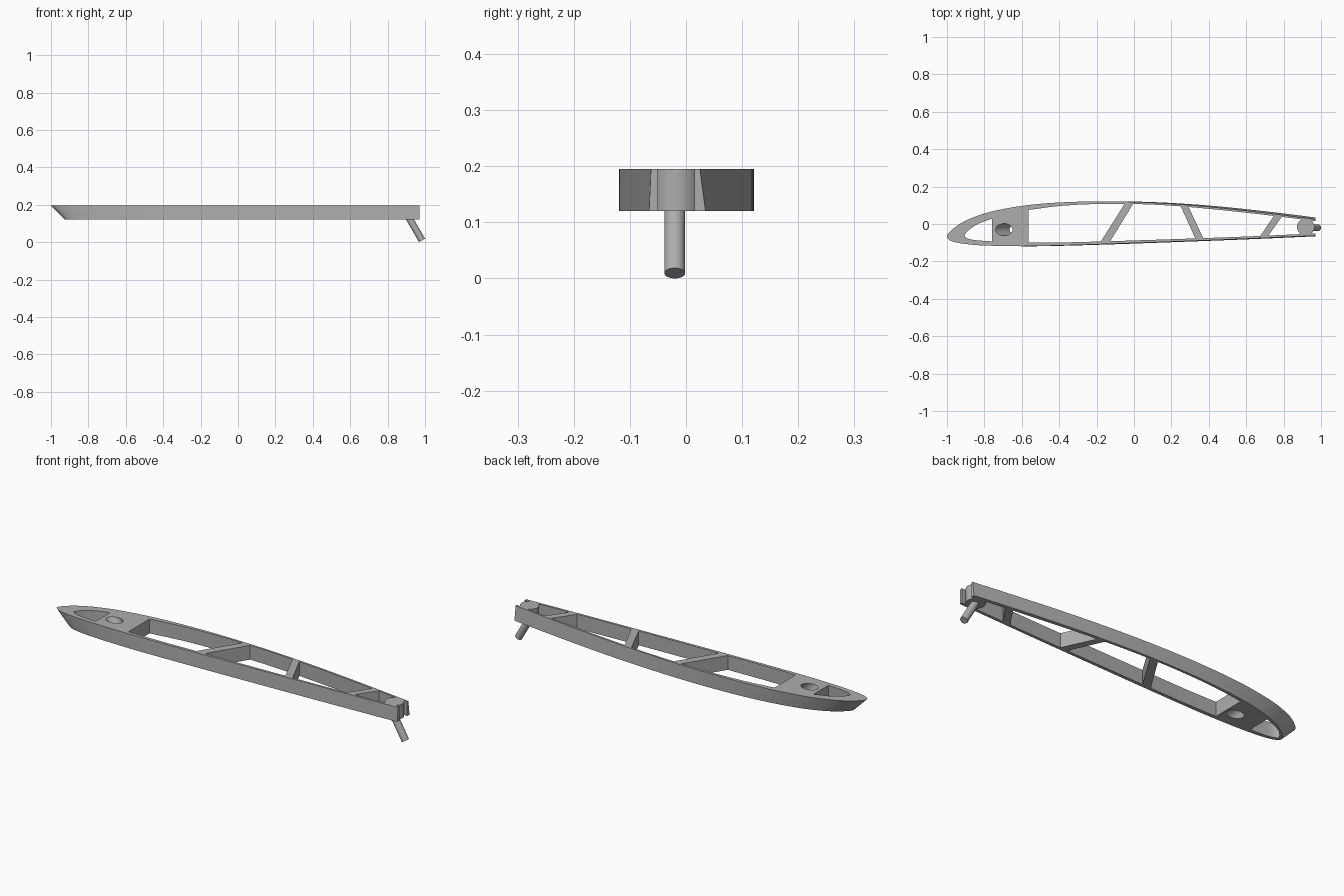
import bpy, bmesh, math
from mathutils import Vector

if "Cube" in bpy.data.objects:
    bpy.data.objects.remove(bpy.data.objects["Cube"])

Z0, Z1 = 0.12, 0.195          # rib underside and top
SWEEP = Z1 - Z0               # outer skin leans back 45 degrees
TAIL = 0.97

grey = bpy.data.materials.new("plain grey")
grey.diffuse_color = (0.42, 0.42, 0.42, 1)
grey.use_nodes = True
grey.node_tree.nodes["Principled BSDF"].inputs["Base Color"].default_value = grey.diffuse_color


def spline(pts, steps=5):
    """Smooth open curve through the points (Catmull-Rom)."""
    p = [Vector(q) for q in pts]
    p = [2 * p[0] - p[1]] + p + [2 * p[-1] - p[-2]]
    out = []
    for i in range(1, len(p) - 2):
        a, b, c, d = p[i - 1:i + 3]
        for k in range(steps):
            t = k / steps
            out.append(0.5 * (2 * b + (c - a) * t + (2 * a - 5 * b + 4 * c - d) * t * t
                              + (3 * b - a - 3 * c + d) * t ** 3))
    return out + [p[-2]]


def height(curve, x):
    """y of a curve at x."""
    for a, b in zip(curve, curve[1:]):
        if a.x <= x <= b.x:
            return a.y + (b.y - a.y) * (x - a.x) / (b.x - a.x)
    return curve[-1].y


def prism(name, outline, z0, z1, shift=0.0, cut_x=None):
    """Extrude an outline; the bottom is shifted along x by shift."""
    bm = bmesh.new()
    bot = [bm.verts.new((p[0] + shift, p[1], z0)) for p in outline]
    top = [bm.verts.new((p[0], p[1], z1)) for p in outline]
    bm.faces.new(bot[::-1])
    bm.faces.new(top)
    n = len(outline)
    for i in range(n):
        j = (i + 1) % n
        bm.faces.new((bot[i], bot[j], top[j], top[i]))
    if cut_x is not None:
        geom = bm.verts[:] + bm.edges[:] + bm.faces[:]
        res = bmesh.ops.bisect_plane(bm, geom=geom, plane_co=(cut_x, 0, 0),
                                     plane_no=(1, 0, 0), clear_outer=True)
        edges = [e for e in res["geom_cut"] if isinstance(e, bmesh.types.BMEdge)]
        bmesh.ops.holes_fill(bm, edges=edges, sides=0)
    bmesh.ops.recalc_face_normals(bm, faces=bm.faces)
    me = bpy.data.meshes.new(name)
    bm.to_mesh(me)
    bm.free()
    ob = bpy.data.objects.new(name, me)
    bpy.context.collection.objects.link(ob)
    me.materials.append(grey)
    return ob


def activate(ob):
    bpy.ops.object.select_all(action='DESELECT')
    ob.select_set(True)
    bpy.context.view_layer.objects.active = ob


def carve(ob, cutter):
    m = ob.modifiers.new("carve", 'BOOLEAN')
    m.operation, m.solver, m.object = 'DIFFERENCE', 'EXACT', cutter
    activate(ob)
    bpy.ops.object.modifier_apply(modifier=m.name)
    bpy.data.objects.remove(cutter)


def circle(cx, cy, rx, ry, n=40):
    return [(cx + rx * math.cos(2 * math.pi * i / n), cy + ry * math.sin(2 * math.pi * i / n))
            for i in range(n)]


# Swept airfoil body
skin = spline([(1.0, 0.021), (0.8, 0.047), (0.6, 0.071), (0.4, 0.092), (0.2, 0.108), (0, 0.118),
               (-0.2, 0.121), (-0.4, 0.115), (-0.56, 0.102), (-0.7, 0.080), (-0.8, 0.056),
               (-0.9, 0.018), (-0.97, -0.028), (-1.0, -0.065), (-0.985, -0.087), (-0.95, -0.099),
               (-0.9, -0.107), (-0.8, -0.115), (-0.6, -0.119), (-0.4, -0.115), (-0.2, -0.109),
               (0, -0.102), (0.3, -0.091), (0.6, -0.079), (1.0, -0.061)])
rib = prism("airfoil_rib", skin, Z0, Z1, SWEEP, TAIL)

# Pockets between the struts, following the inside of the skin
inner_top = spline([(-0.6, 0.070), (-0.4, 0.096), (-0.2, 0.107), (0, 0.107), (0.2, 0.098),
                    (0.4, 0.081), (0.6, 0.060), (0.8, 0.037), (1.0, 0.011)])
inner_low = spline([(-0.6, -0.099), (-0.4, -0.099), (-0.2, -0.094), (0, -0.088),
                    (0.3, -0.078), (0.6, -0.067), (1.0, -0.049)])


def pocket(low_l, top_l, low_r, top_r, n=12):
    low, top = [], []
    for i in range(n + 1):
        x, u = low_l + (low_r - low_l) * i / n, top_l + (top_r - top_l) * i / n
        low.append((x, height(inner_low, x)))
        top.append((u, height(inner_top, u)))
    carve(rib, prism("pocket_cutter", low + top[::-1], Z0 - 0.1, Z1 + 0.1))


pocket(-0.565, -0.565, -0.177, -0.05)
pocket(-0.127, -0.005, 0.328, 0.250)
pocket(0.370, 0.292, 0.675, 0.748)
pocket(0.718, 0.790, 0.999, 0.999)

# Nose pocket
nose = spline([(-0.76, 0.028), (-0.83, 0.002), (-0.88, -0.030), (-0.905, -0.060),
               (-0.89, -0.077), (-0.85, -0.086), (-0.76, -0.093)])
carve(rib, prism("nose_cutter", nose, Z0 - 0.1, Z1 + 0.1))

# Slanted spar hole
carve(rib, prism("hole_cutter", circle(-0.695 - 0.05, -0.03, 0.045, 0.032),
                 Z0 - 0.05, Z1 + 0.05, SWEEP + 0.1))

# Tail boss between the skins
boss = prism("tail_boss", circle(0.918, -0.016, 0.047, 0.044), Z0, Z1)

# Slanted peg under the boss
tilt = math.radians(30)
end = Vector((0.984, -0.02, 0.0093))
axis = Vector((-math.sin(tilt), 0, math.cos(tilt)))
length = 0.165
bpy.ops.mesh.primitive_cylinder_add(vertices=32, radius=0.0185, depth=length,
                                    location=end + axis * length / 2, rotation=(0, -tilt, 0))
peg = bpy.context.object
peg.name = "hinge_peg"
peg.data.materials.append(grey)

for ob in (rib, boss, peg):
    activate(ob)
    bpy.ops.object.shade_smooth_by_angle(angle=math.radians(30))
